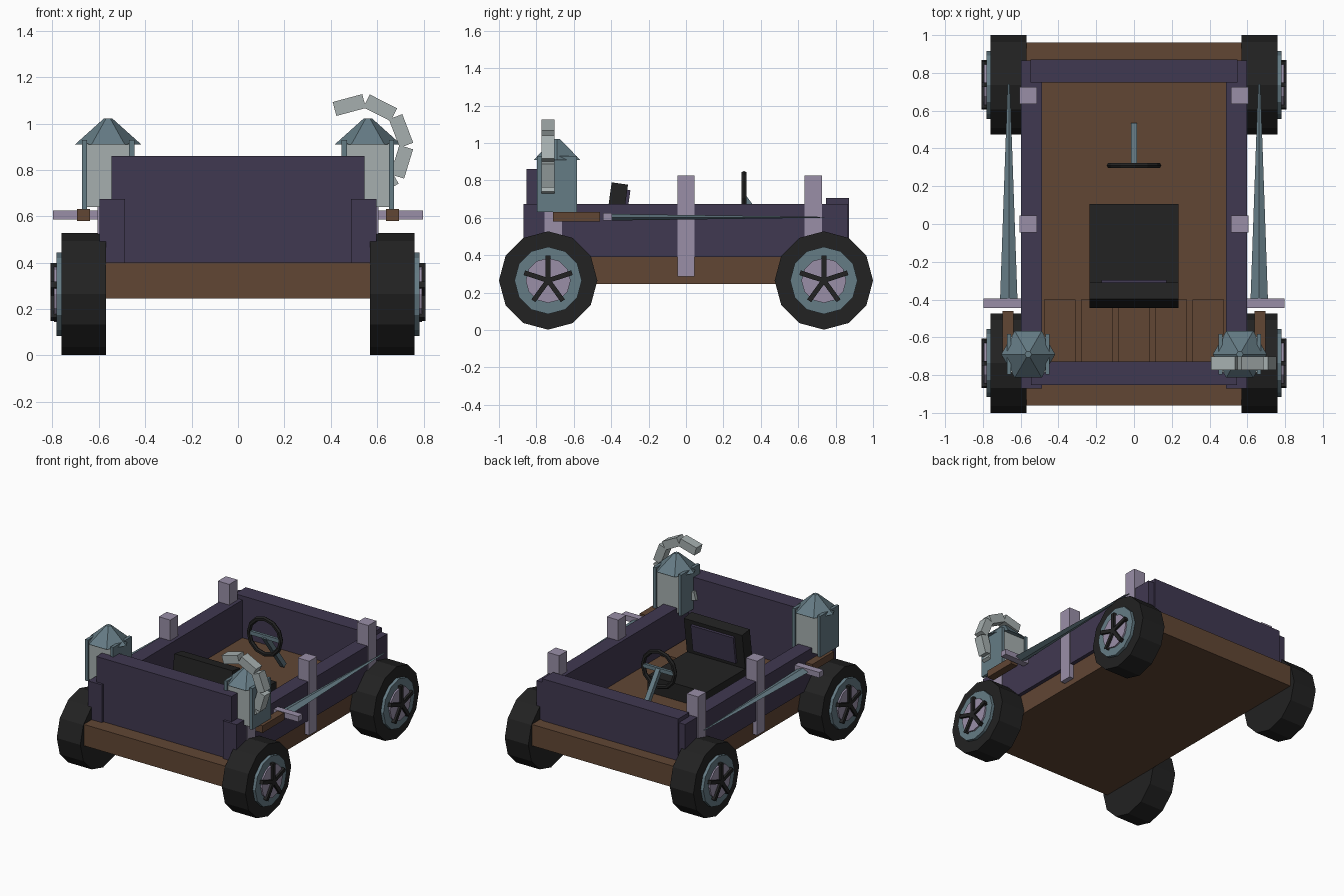
import bpy, bmesh, math
from mathutils import Matrix, Vector

if "Cube" in bpy.data.objects:
    bpy.data.objects.remove(bpy.data.objects["Cube"])


def material(name, rgb):
    m = bpy.data.materials.new(name)
    m.diffuse_color = (*rgb, 1)
    m.use_nodes = True
    m.node_tree.nodes["Principled BSDF"].inputs["Base Color"].default_value = m.diffuse_color
    return m


BROWN = material("brown wood", (0.119, 0.061, 0.034))
PURPLE = material("dark purple", (0.051, 0.040, 0.082))
LILAC = material("pale lilac", (0.32, 0.275, 0.39))
STEEL = material("blue grey metal", (0.13, 0.20, 0.235))
PALE = material("pale grey", (0.38, 0.43, 0.43))
BLACK = material("black rubber", (0.016, 0.016, 0.016))


def finish(name, bm, mat, matrix):
    bm.transform(matrix)
    bmesh.ops.recalc_face_normals(bm, faces=bm.faces)
    mesh = bpy.data.meshes.new(name)
    bm.to_mesh(mesh)
    bm.free()
    mesh.materials.append(mat)
    obj = bpy.data.objects.new(name, mesh)
    bpy.context.collection.objects.link(obj)
    return obj


def box(name, x, y, z, mat, turn=Matrix()):
    """Box from (min, max) ranges, turned about its own centre."""
    bm = bmesh.new()
    bmesh.ops.create_cube(bm, size=1)
    centre = Vector([sum(r) / 2 for r in (x, y, z)])
    size = Matrix.Diagonal([r[1] - r[0] for r in (x, y, z)] + [1])
    return finish(name, bm, mat, Matrix.Translation(centre) @ turn @ size)


def frustum(name, r1, r2, h, n, mat, matrix):
    """n-sided frustum along local z from 0 to h, first corner on local x."""
    bm = bmesh.new()
    rings = []
    for r, z in ((r1, 0), (r2, h)):
        rings.append([bm.verts.new((r * math.cos(math.tau * i / n),
                                    r * math.sin(math.tau * i / n), z)) for i in range(n)])
    for i in range(n):
        j = (i + 1) % n
        bm.faces.new((rings[0][i], rings[0][j], rings[1][j], rings[1][i]))
    bm.faces.new(rings[0])
    bm.faces.new(rings[1])
    return finish(name, bm, mat, matrix)


def rot(deg, axis):
    return Matrix.Rotation(math.radians(deg), 4, axis)


def span(c, half):
    return (c - half, c + half)


# Chassis and body panels
box("chassis", (-0.57, 0.57), (-0.96, 0.96), (0.245, 0.40), BROWN)
box("front_panel", (-0.545, 0.545), (-0.852, -0.727), (0.39, 0.86), PURPLE)
box("rear_panel", (-0.548, 0.548), (0.748, 0.872), (0.39, 0.705), PURPLE)

# Floor planks behind the seat
for i in range(5):
    box("floor_plank", span((i - 2) * 0.197, 0.083), (-0.73, -0.40), (0.395, 0.42), BROWN)

for s in (-1, 1):
    box("side_wall", span(s * 0.543, 0.055), (-0.87, 0.865), (0.39, 0.675), PURPLE)
    for y in (-0.71, 0.0, 0.68):
        box("wall_post", span(s * 0.56, 0.046), span(y, 0.046), (0.285, 0.825), LILAC)

    # Wheels: tyre, rim, hub disc and five spokes
    for y in (-0.737, 0.737):
        hub = Matrix.Translation((0, y, 0.265)) @ rot(90 * s, 'Y')
        for part, r, a, b, mat in (("tyre", 0.263, 0.57, 0.76, BLACK),
                                   ("rim", 0.18, 0.70, 0.782, STEEL),
                                   ("hub_disc", 0.12, 0.70, 0.793, LILAC)):
            frustum(part, r, r, b - a, 12, mat, hub @ Matrix.Translation((0, 0, a)))
        for k in range(5):
            a = math.radians(90 + 72 * k)
            c = Vector((s * 0.79, y + 0.066 * math.cos(a), 0.265 + 0.066 * math.sin(a)))
            box("spoke", span(c.x, 0.018), span(c.y, 0.068), span(c.z, 0.013), BLACK,
                rot(90 + 72 * k, 'X'))

    # Sword slung along each side
    box("sword_grip", span(s * 0.667, 0.028), (-0.71, -0.46), (0.58, 0.632), BROWN)
    box("sword_guard", span(s * 0.667, 0.13), (-0.445, -0.395), (0.586, 0.626), LILAC)
    flat = Matrix.Translation((s * 0.663, -0.40, 0.603)) @ Matrix.Diagonal((1, 1, 0.38, 1))
    frustum("sword_blade", 0.046, 0.006, 1.14, 4, STEEL, flat @ rot(-90, 'X'))

    # Lantern: glass box between two plates under a six-sided roof
    x, y = s * 0.56, -0.69
    box("lantern_glass", span(x, 0.095), span(y, 0.095), (0.64, 0.915), PALE)
    for t in (-1, 1):
        box("lantern_plate", span(x + t * 0.102, 0.011), span(y, 0.107), (0.63, 0.93), STEEL)
    frustum("lantern_roof", 0.143, 0.018, 0.112, 6, STEEL, Matrix.Translation((x, y, 0.91)))

# Curved hook of straight segments through the right lantern: x, z, angle
for x, z, a in ((0.48, 1.08, 15), (0.613, 1.068, -27), (0.703, 0.968, -69),
                (0.706, 0.835, -107), (0.62, 0.735, -150), (0.485, 0.72, -195)):
    box("hook_segment", span(x, 0.066), span(-0.737, 0.035), span(z, 0.031), PALE, rot(-a, 'Y'))

# Seat with a leaning backrest and an inset pad
box("seat_cushion", (-0.235, 0.235), (-0.36, 0.105), (0.39, 0.52), BLACK)
box("seat_back", (-0.235, 0.235), span(-0.377, 0.044), (0.45, 0.785), BLACK, rot(-8, 'X'))
box("seat_pad", (-0.172, 0.172), span(-0.325, 0.014), (0.55, 0.75), PURPLE, rot(-8, 'X'))

# Steering wheel: ring, crossbar and column
bm = bmesh.new()
N, M = 12, 6
ring = [[bm.verts.new(((0.129 + 0.016 * math.cos(math.tau * j / M)) * math.cos(math.tau * i / N),
                       0.016 * math.sin(math.tau * j / M),
                       (0.129 + 0.016 * math.cos(math.tau * j / M)) * math.sin(math.tau * i / N)))
         for j in range(M)] for i in range(N)]
for i in range(N):
    for j in range(M):
        p, q, k = ring[i], ring[(i + 1) % N], (j + 1) % M
        bm.faces.new((p[j], q[j], q[k], p[k]))
finish("steering_wheel", bm, BLACK, Matrix.Translation((0, 0.31, 0.706)))
box("steering_crossbar", (-0.12, 0.12), span(0.313, 0.01), span(0.706, 0.014), STEEL)
top, foot = Vector((0, 0.31, 0.706)), Vector((0, 0.52, 0.42))
mid, half = (top + foot) / 2, (top - foot).length / 2
tilt = math.degrees(math.atan2(foot.y - top.y, top.z - foot.z))
box("steering_column", (-0.017, 0.017), span(mid.y, 0.017), span(mid.z, half), STEEL, rot(tilt, 'X'))
